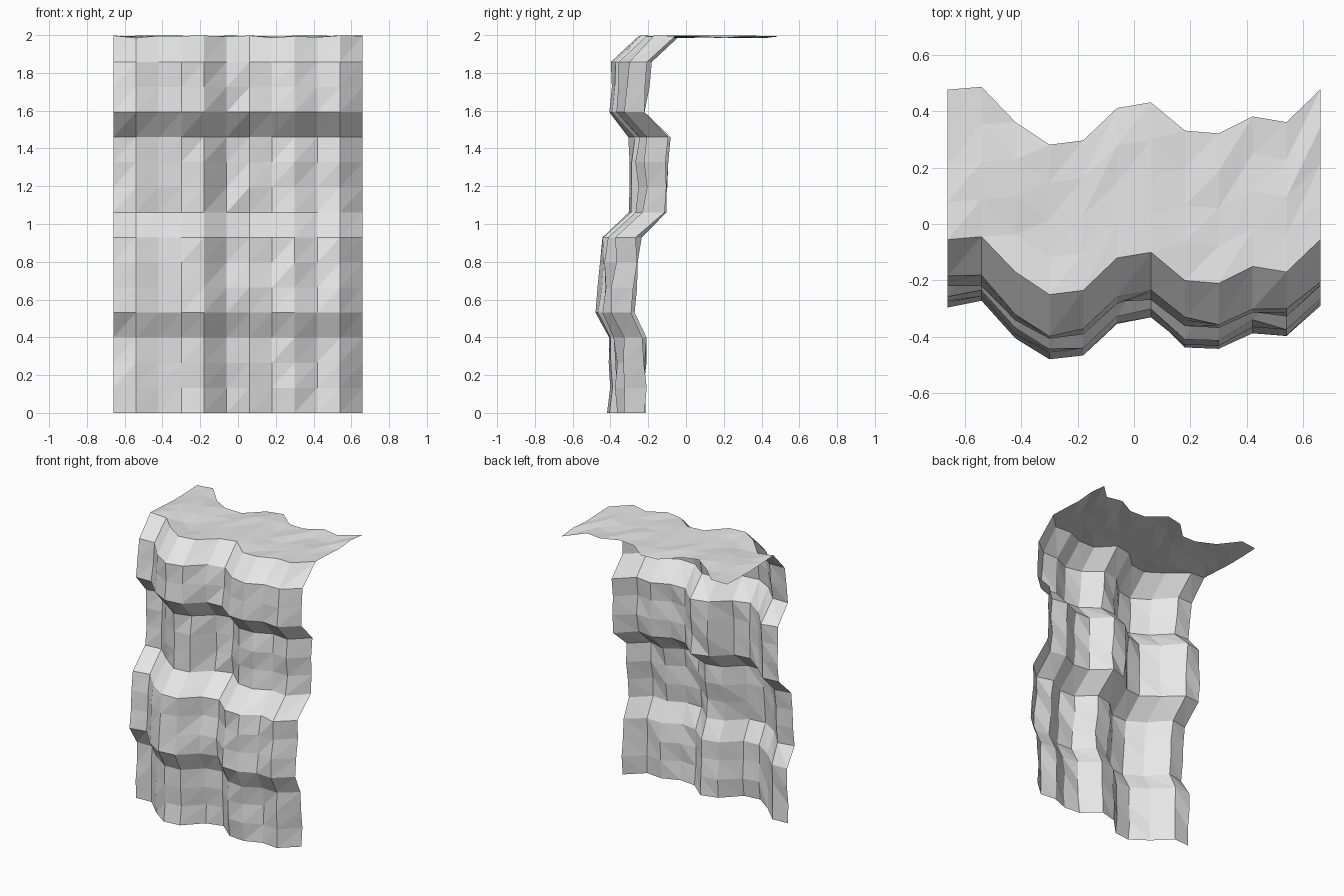
import bpy
import bmesh
import random

random.seed(4)
cube = bpy.data.objects.get("Cube")
if cube:
    bpy.data.objects.remove(cube)

STEP_X, STEP = 0.12, 0.1327
RIM_Z = 15 * STEP

# Wavy plan of the cliff rim, from right to left
rim = [-.055, -.045, -.17, -.25, -.235, -.12, -.10, -.20, -.21, -.15, -.17, -.055]

# Ledges of the cliff face: row number and depth behind the rim
ledges = [(0, -.16), (3, -.165), (4, -.23), (7, -.20), (8, -.05),
          (11, -.045), (12, -.165), (14, -.14), (15, 0)]


def depth(row):
    """Depth of the face at a row, straight between the ledges."""
    for (r0, d0), (r1, d1) in zip(ledges, ledges[1:]):
        if r0 <= row <= r1:
            return d0 + (d1 - d0) * (row - r0) / (r1 - r0)


def cliff_point(col, row):
    x = (col - (len(rim) - 1) / 2) * STEP_X
    if row < 15:  # rough upright face
        return x, rim[col] + depth(row) + random.uniform(-.012, .012), row * STEP
    # Nearly level plateau behind the rim
    return x, rim[col] + (row - 15) * STEP, RIM_Z + random.uniform(-.007, .009)


# Rock sheet: face and plateau as one triangulated strip grid
bm = bmesh.new()
grid = [[bm.verts.new(cliff_point(c, r)) for c in range(len(rim))] for r in range(20)]
for low, high in zip(grid, grid[1:]):
    for c in range(len(rim) - 1):
        bm.faces.new((low[c], low[c + 1], high[c + 1]))
        bm.faces.new((low[c], high[c + 1], high[c]))
mesh = bpy.data.meshes.new("cliff")
bm.to_mesh(mesh)
bm.free()
cliff = bpy.data.objects.new("cliff", mesh)
bpy.context.collection.objects.link(cliff)

# Plain grey rock
rock = bpy.data.materials.new("grey_rock")
rock.use_nodes = True
rock.diffuse_color = (0.8, 0.8, 0.8, 1)
rock.node_tree.nodes["Principled BSDF"].inputs["Base Color"].default_value = (0.8, 0.8, 0.8, 1)
mesh.materials.append(rock)
